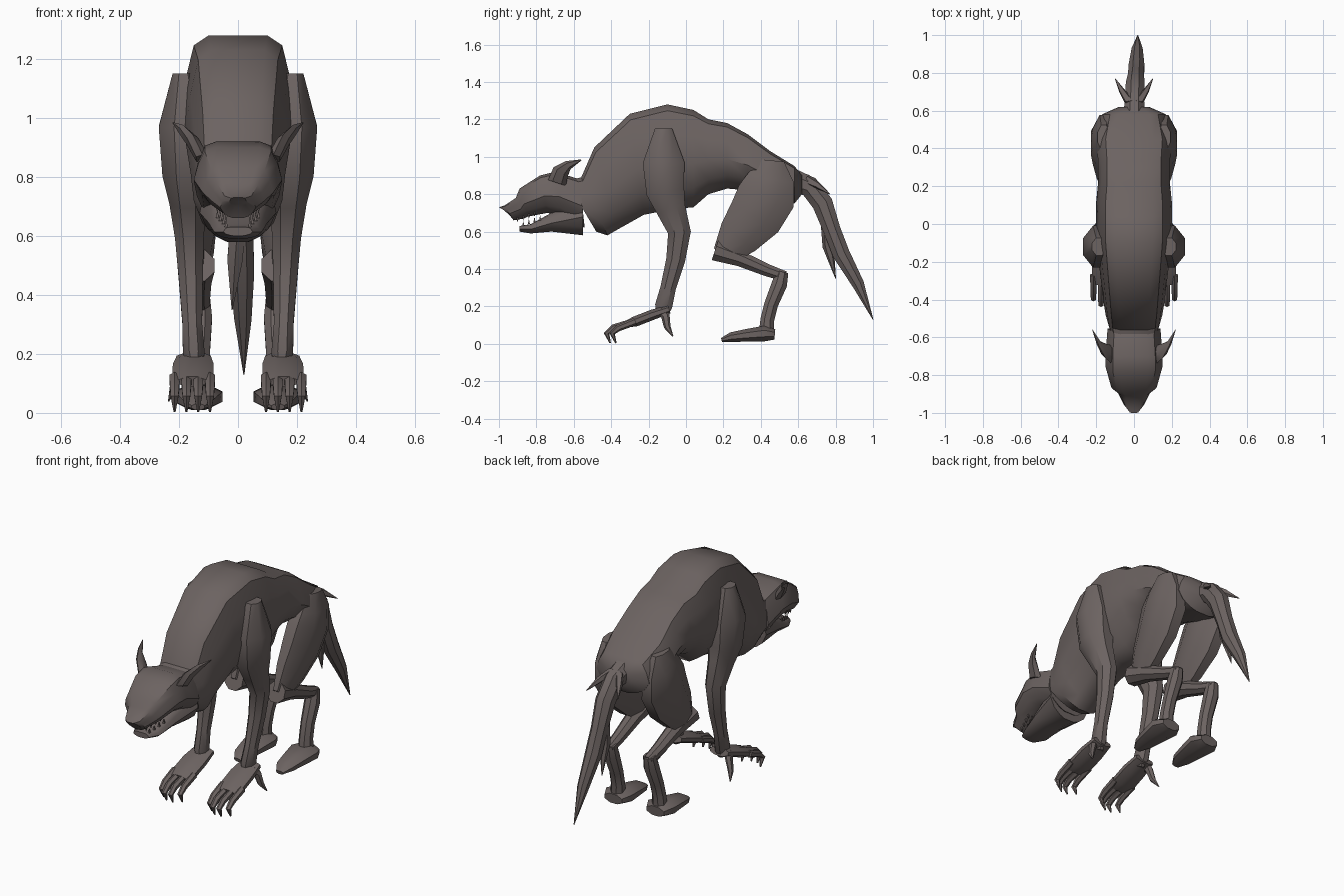
import bpy, bmesh, math
from mathutils import Vector

cube = bpy.data.objects.get("Cube")
if cube:
    bpy.data.objects.remove(cube)

hide = bpy.data.materials.new("dark_brown_hide")
hide.use_nodes = True
colour = (.15, .125, .12, 1)
hide.diffuse_color = colour
shader = hide.node_tree.nodes["Principled BSDF"]
shader.inputs["Base Color"].default_value = colour
shader.inputs["Roughness"].default_value = .8


def skin(name, rings):
    """Bridge rings of points into a closed, softly shaded shape."""
    bm = bmesh.new()
    loops = [[bm.verts.new(point) for point in ring] for ring in rings]
    count = len(loops[0])
    for near, far in zip(loops, loops[1:]):
        for i in range(count):
            j = (i + 1) % count
            bm.faces.new((near[i], near[j], far[j], far[i]))
    bm.faces.new(loops[0])
    bm.faces.new(loops[-1])
    bmesh.ops.recalc_face_normals(bm, faces=bm.faces)
    mesh = bpy.data.meshes.new(name)
    bm.to_mesh(mesh)
    bm.free()
    mesh.materials.append(hide)
    mesh.shade_smooth()
    mesh.set_sharp_from_angle(angle=math.radians(38))
    obj = bpy.data.objects.new(name, mesh)
    bpy.context.scene.collection.objects.link(obj)


def trunk(name, slices, lean):
    """Symmetrical slices given as y, top, bottom and half width.
    Lean carries the underside of forward slices towards the back."""
    rings = []
    for y, top, bottom, width in slices:
        # Flat back, full flanks, narrow belly
        half = [(.5, 0), (.75, .06), (.9, .28), (1, .55), (.8, .8), (.5, .94), (.25, 1)]
        outline = half + [(-w, drop) for w, drop in reversed(half)]
        shift = lean * max(0, -y)
        rings.append([(w * width, y + shift * drop, top + (bottom - top) * drop)
                      for w, drop in outline])
    skin(name, rings)


def limb(name, path, x_start, x_end, side=1, flat=1, sides=8):
    """Tube through y, z, radius stations, drifting sideways from x_start to x_end.
    Flat is the ratio of sideways radius to fore-and-aft radius."""
    last = len(path) - 1
    centres = [Vector((x_start + (x_end - x_start) * i / last, y, z))
               for i, (y, z, radius) in enumerate(path)]
    rings = []
    for i, (y, z, radius) in enumerate(path):
        way = centres[min(i + 1, last)] - centres[max(i - 1, 0)]
        across = Vector((0, way.z, -way.y)).normalized()
        ring = []
        for k in range(sides):
            angle = math.tau * (k + .5) / sides
            sideways = Vector((flat * radius * math.cos(angle), 0, 0))
            point = centres[i] + sideways + across * radius * math.sin(angle)
            ring.append((point.x * side, point.y, point.z))
        rings.append(ring)
    skin(name, rings)


# Arched back, neck and rump
trunk("body", [
    (-.64, .87, .6, .13), (-.56, .89, .58, .15), (-.49, 1.05, .61, .16),
    (-.3, 1.23, .69, .18), (-.1, 1.28, .72, .2), (.04, 1.25, .73, .2),
    (.12, 1.2, .8, .2), (.22, 1.18, .83, .19), (.33, 1.12, .82, .19),
    (.45, 1.03, .78, .2), (.58, .95, .75, .17), (.62, .9, .8, .08)], lean=.25)

# Skull and muzzle
trunk("head", [
    (-1, .73, .7, .03), (-.97, .74, .66, .06), (-.91, .78, .67, .09),
    (-.89, .83, .68, .12), (-.78, .9, .7, .15), (-.7, .92, .68, .15),
    (-.57, .88, .62, .14)], lean=.05)

# Open lower jaw
trunk("lower_jaw", [
    (-.89, .63, .6, .05), (-.83, .64, .59, .08), (-.72, .7, .6, .1),
    (-.55, .8, .58, .13)], lean=0)

# Tail with a split tip
limb("tail", [
    (.55, .88, .07), (.66, .84, .06), (.73, .75, .06), (.78, .61, .05),
    (.83, .48, .05), (.92, .32, .035), (1, .13, .002)], x_start=0, x_end=.02, flat=.9)
limb("tail_strand", [
    (.75, .65, .03), (.76, .52, .03), (.8, .35, .002)], x_start=0, x_end=-.02, sides=6)

for label, side in (("left", 1), ("right", -1)):
    # Swept-back ears
    limb(label + "_ear", [
        (-.69, .86, .05), (-.67, .92, .045), (-.63, .955, .025), (-.56, .983, .003)],
        x_start=.12, x_end=.22, side=side, flat=.5, sides=6)

    # Small teeth along both jaws
    for i in range(4):
        y, gum, x = -.87 + .03 * i, .63 + .01 * i, .04 + .01 * i
        limb(label + "_lower_tooth", [(y, gum, .008), (y, gum + .025, .001)],
             x, x, side, sides=4)
        limb(label + "_upper_tooth", [(y - .03, gum + .045, .008), (y - .03, gum + .02, .001)],
             x, x, side, sides=4)

    # Spur beside the tail root
    limb(label + "_tail_spur", [(.64, .88, .03), (.7, .85, .02), (.77, .8, .002)],
         x_start=.02, x_end=.1, side=side, sides=5)

    # Shoulder, upper arm and forearm
    limb(label + "_front_leg", [
        (-.12, 1.15, .05), (-.12, .97, .12), (-.11, .81, .11), (-.08, .72, .085),
        (-.035, .595, .066), (-.055, .45, .055), (-.095, .3, .045), (-.12, .2, .05),
        (-.13, .15, .03)], x_start=.185, x_end=.145, side=side, flat=.8)

    # Hand with four clawed fingers and a rear thumb
    limb(label + "_hand", [
        (-.09, .185, .025), (-.18, .155, .03), (-.27, .12, .03), (-.32, .105, .02)],
        x_start=.15, x_end=.155, side=side, flat=2.5)
    for i in range(4):
        x = .095 + .04 * i
        reach = .03 if i in (1, 2) else 0
        limb(label + "_finger", [
            (-.27, .12, .02), (-.36 - reach, .085, .018), (-.395 - reach, .055, .015),
            (-.375 - reach, .004, .004)], x, x, side, sides=6)
    limb(label + "_thumb", [
        (-.14, .18, .025), (-.11, .15, .024), (-.1, .09, .018), (-.07, .04, .003)],
        x_start=.18, x_end=.235, side=side, flat=.9, sides=6)

    # Heavy thigh, folded shank and upright hock
    limb(label + "_thigh", [
        (.46, .98, .07), (.45, .88, .14), (.43, .79, .17), (.37, .68, .16),
        (.28, .57, .125), (.2, .47, .07)], x_start=.16, x_end=.135, side=side, flat=.5)
    limb(label + "_shank", [
        (.155, .5, .06), (.29, .455, .045), (.43, .395, .036), (.53, .36, .03)],
        x_start=.135, x_end=.125, side=side)
    limb(label + "_hock", [
        (.515, .385, .035), (.5, .32, .045), (.455, .21, .04), (.435, .13, .04),
        (.43, .05, .045)], x_start=.125, x_end=.135, side=side, flat=.95)

    # Wedge-shaped hind foot
    limb(label + "_hind_foot", [
        (.475, .05, .03), (.42, .055, .045), (.32, .045, .036), (.24, .035, .028),
        (.19, .02, .012)], x_start=.135, x_end=.135, side=side, flat=2)
